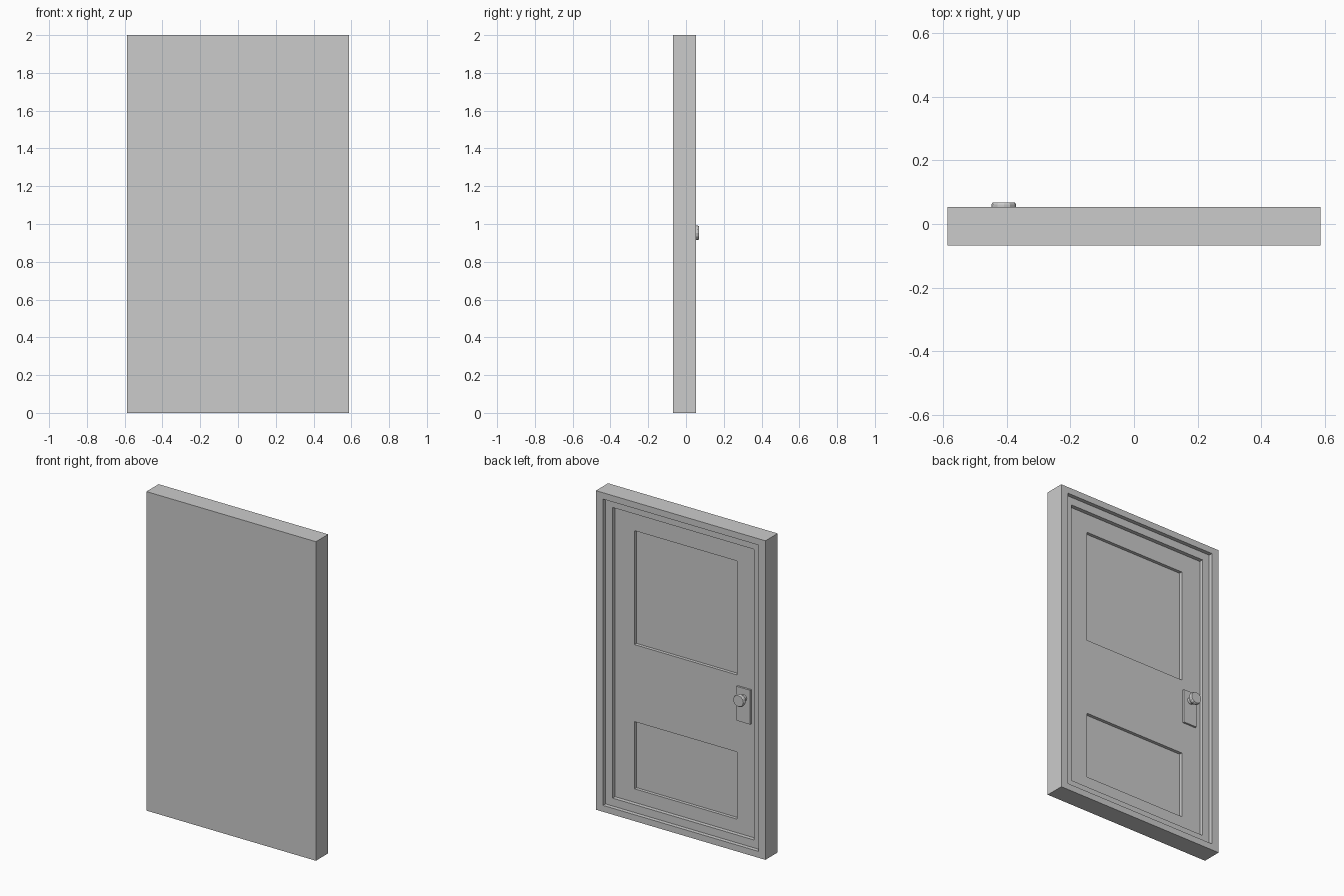
import bpy, bmesh
from math import cos, sin, tau

if "Cube" in bpy.data.objects:
    bpy.data.objects.remove(bpy.data.objects["Cube"])

BACK = 0.053      # outer face of the frame
DOOR = 0.003      # face of the door leaf


def box(name, x0, x1, y0, y1, z0, z1):
    bm = bmesh.new()
    bmesh.ops.create_cube(bm, size=1)
    for v in bm.verts:
        v.co = ((x0 + x1) / 2 + v.co.x * (x1 - x0),
                (y0 + y1) / 2 + v.co.y * (y1 - y0),
                (z0 + z1) / 2 + v.co.z * (z1 - z0))
    return finish(name, bm)


def finish(name, bm):
    bmesh.ops.recalc_face_normals(bm, faces=bm.faces)
    me = bpy.data.meshes.new(name)
    bm.to_mesh(me)
    bm.free()
    ob = bpy.data.objects.new(name, me)
    bpy.context.collection.objects.link(ob)
    return ob


def carve(target, half_width, depth_y, z0, z1):
    """Sink a rectangular recess into the back of the target."""
    cutter = box("cutter", -half_width, half_width, depth_y, 0.2, z0, z1)
    cutter.hide_render = True
    mod = target.modifiers.new("recess", 'BOOLEAN')
    mod.operation = 'DIFFERENCE'
    mod.solver = 'EXACT'
    mod.object = cutter
    bpy.context.view_layer.objects.active = target
    bpy.ops.object.modifier_apply(modifier=mod.name)
    bpy.data.objects.remove(cutter)


def lathe_y(name, cx, cz, profile, sides):
    """Turn (radius, y) points around an axis parallel to y."""
    bm = bmesh.new()
    rings = [[bm.verts.new((cx + r * cos(tau * i / sides), y, cz + r * sin(tau * i / sides)))
              for i in range(sides)] for r, y in profile]
    for a, b in zip(rings, rings[1:]):
        for i in range(sides):
            j = (i + 1) % sides
            bm.faces.new((a[i], a[j], b[j], b[i]))
    bm.faces.new(rings[0])
    bm.faces.new(rings[-1])
    return finish(name, bm)


# Door and frame: a slab with two stepped frame recesses and two sunken panels
door = box("door_and_frame", -0.588, 0.588, -0.068, BACK, 0, 2)
for half_width, y, z0, z1 in ((0.539, 0.028, 0.04, 1.96),
                              (0.49, DOOR, 0.089, 1.911),
                              (0.355, DOOR - 0.02, 1.078, 1.792),
                              (0.355, DOOR - 0.02, 0.174, 0.595)):
    carve(door, half_width, y, z0, z1)

# Lock plate
box("lock_plate", -0.455, -0.362, DOOR, DOOR + 0.012, 0.798, 1.013)

# Round knob on a short neck
lathe_y("door_knob", -0.41, 0.953,
        [(0.022, DOOR + 0.012), (0.02, 0.036), (0.035, 0.042),
         (0.039, 0.05), (0.039, 0.061), (0.035, 0.068)], 12)
